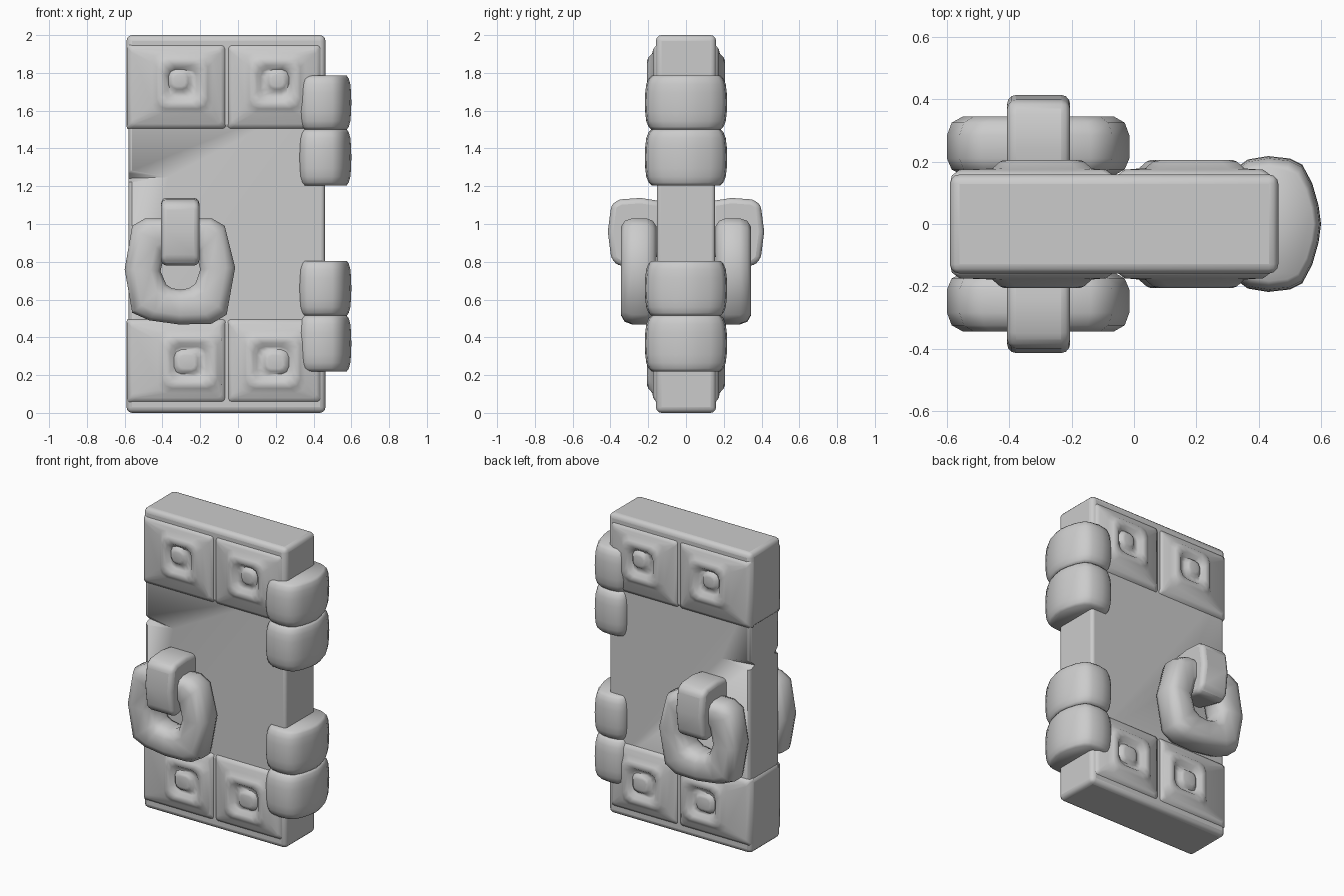
import bpy, bmesh, math

if "Cube" in bpy.data.objects:
    bpy.data.objects.remove(bpy.data.objects["Cube"])

def finish(name, bm, bevel=0, seg=3, mirror=False, angle=40):
    bmesh.ops.recalc_face_normals(bm, faces=bm.faces)
    me = bpy.data.meshes.new(name)
    bm.to_mesh(me)
    bm.free()
    ob = bpy.data.objects.new(name, me)
    bpy.context.collection.objects.link(ob)
    bpy.context.view_layer.objects.active = ob
    for o in bpy.context.selected_objects:
        o.select_set(False)
    ob.select_set(True)
    if bevel:
        m = ob.modifiers.new("Bevel", 'BEVEL')
        m.width, m.segments, m.limit_method = bevel, seg, 'ANGLE'
        m.angle_limit = math.radians(35)
    if mirror:
        m = ob.modifiers.new("Mirror", 'MIRROR')
        m.use_axis = (False, True, False)
        m.use_mirror_merge = False
    bpy.ops.object.shade_smooth_by_angle(angle=math.radians(angle))
    return ob

def loft(bm, loops, cap_start=True, cap_end=True, closed=False):
    rows = [[bm.verts.new(p) for p in lp] for lp in loops]
    n = len(rows[0])
    pairs = list(zip(rows, rows[1:])) + ([(rows[-1], rows[0])] if closed else [])
    for a, b in pairs:
        for i in range(n):
            j = (i + 1) % n
            bm.faces.new((a[i], a[j], b[j], b[i]))
    if cap_start and not closed:
        bm.faces.new(rows[0])
    if cap_end and not closed:
        bm.faces.new(rows[-1])

def box(name, x0, x1, y, z0, z1, bevel):
    bm = bmesh.new()
    loft(bm, [[(x0, -y, z), (x1, -y, z), (x1, y, z), (x0, y, z)] for z in (z0, z1)])
    return finish(name, bm, bevel)

# Door core and the slightly thicker top and bottom blocks
core = box("door_slab", -0.58, 0.46, 0.154, 0.3, 1.7, 0.02)
box("top_block", -0.59, 0.463, 0.159, 1.5, 2.0, 0.03)
box("bottom_block", -0.59, 0.463, 0.159, 0.0, 0.5, 0.03)

# Wedge-shaped cracks in the hingeless edge, both faces
bm = bmesh.new()
for s in (1, -1):
    v = [bm.verts.new(p) for p in ((-0.64, -0.2 * s, 1.34), (-0.64, -0.2 * s, 1.19),
                                   (-0.30, -0.17 * s, 1.25), (-0.64, -0.09 * s, 1.24))]
    for a, b, c in ((0, 1, 2), (0, 1, 3), (1, 2, 3), (0, 2, 3)):
        bm.faces.new((v[a], v[b], v[c]))
cutter = finish("crack_cutter", bm)
cutter.hide_render = True
cutter.hide_viewport = True
cut = core.modifiers.new("Crack", 'BOOLEAN')
cut.object, cut.operation, cut.solver = cutter, 'DIFFERENCE', 'EXACT'

def rect(x0, x1, z0, z1, y, c):
    k = c * 0.3
    pts = []
    for x, z, sx, sz in ((x0, z0, 1, 1), (x1, z0, -1, 1), (x1, z1, -1, -1), (x0, z1, 1, -1)):
        corner = [(x, z + sz * c), (x + sx * k, z + sz * k), (x + sx * c, z)]
        pts += corner if sx * sz > 0 else corner[::-1]
    return [(x, -y, z) for x, z in pts]

# Carved panels: pillowed plate, raised square ring, hollow and off-centre knob
def panel(name, plate, ring, dx, dz):
    def r(b, inset, y, c, ox=0, oz=0):
        return rect(b[0] + inset + ox, b[1] - inset + ox, b[2] + inset + oz, b[3] - inset + oz, y, c)
    bm = bmesh.new()
    loft(bm, [r(plate, 0, 0.13, 0.015), r(plate, 0.006, 0.156, 0.015), r(plate, 0.03, 0.174, 0.02),
              r(ring, -0.025, 0.178, 0.05), r(ring, 0.0, 0.2, 0.05), r(ring, 0.015, 0.206, 0.05),
              r(ring, 0.04, 0.204, 0.05), r(ring, 0.06, 0.18, 0.04),
              r(ring, 0.075, 0.179, 0.04, dx, dz), r(ring, 0.09, 0.196, 0.03, dx, dz),
              r(ring, 0.105, 0.2, 0.02, dx, dz)])
    finish(name, bm, mirror=True, angle=50)

panel("upper_panel_left", (-0.59, -0.06, 1.5, 1.955), (-0.43, -0.16, 1.61, 1.88), -0.014, 0.014)
panel("upper_panel_right", (-0.06, 0.445, 1.5, 1.955), (0.06, 0.33, 1.61, 1.88), 0.014, 0.014)
panel("lower_panel_left", (-0.59, -0.06, 0.05, 0.5), (-0.40, -0.11, 0.13, 0.41), -0.014, 0.0)
panel("lower_panel_right", (-0.06, 0.445, 0.05, 0.5), (0.04, 0.33, 0.13, 0.41), 0.014, 0.0)

# Hinge knuckles wrapping the right edge
half = [(0.325, 0.15), (0.335, 0.185), (0.365, 0.207), (0.43, 0.218), (0.5, 0.21),
        (0.54, 0.19), (0.572, 0.13), (0.592, 0.06)]
section = [(x, -y) for x, y in half] + [(0.6, 0)] + half[::-1]
for i, (z0, z1) in enumerate(((0.22, 0.515), (0.515, 0.805), (1.205, 1.5), (1.5, 1.785))):
    bm = bmesh.new()
    levels = ((0, 0.84), (0.015, 0.91), (0.045, 0.965), (0.09, 0.99), (0.5 * (z1 - z0), 1))
    full = [(z0 + d, s) for d, s in levels] + [(z1 - d, s) for d, s in levels[-2::-1]]
    loft(bm, [[(0.45 + (x - 0.45) * s, y * s, z) for x, y in section] for z, s in full])
    finish(f"hinge_knuckle_{i + 1}", bm, angle=60)

# Ring pull: faceted outline lofted through a rounded square section
outer = [(-0.49, 1.03), (-0.56, 0.99), (-0.60, 0.76), (-0.56, 0.53), (-0.47, 0.49), (-0.31, 0.468),
         (-0.14, 0.472), (-0.06, 0.52), (-0.015, 0.77), (-0.07, 0.99), (-0.14, 1.03), (-0.31, 1.03)]
inner = [(-0.36, 0.86), (-0.39, 0.84), (-0.41, 0.75), (-0.38, 0.68), (-0.35, 0.66), (-0.305, 0.652),
         (-0.26, 0.66), (-0.225, 0.685), (-0.2, 0.76), (-0.22, 0.84), (-0.25, 0.86), (-0.305, 0.86)]
prof = [(0, 0.21), (0, 0.285), (0.08, 0.32), (0.27, 0.345), (0.73, 0.345), (0.92, 0.325),
        (1, 0.285), (1, 0.21), (0.92, 0.175), (0.73, 0.155), (0.27, 0.155), (0.08, 0.175)]
bm = bmesh.new()
loft(bm, [[(a + (c - a) * t, -y, b + (d - b) * t) for (a, b), (c, d) in zip(inner, outer)]
          for t, y in prof], closed=True)
finish("ring_pull", bm, mirror=True, angle=50)

# Staple that hooks over the ring pull
side = [(0.13, 1.12), (0.24, 1.138), (0.35, 1.13), (0.395, 1.105), (0.414, 0.96),
        (0.395, 0.81), (0.35, 0.775), (0.25, 0.80), (0.13, 0.83)]
bm = bmesh.new()
loft(bm, [[(x, -y, z) for y, z in side] for x in (-0.407, -0.205)])
finish("ring_staple", bm, bevel=0.03, mirror=True, angle=50)
